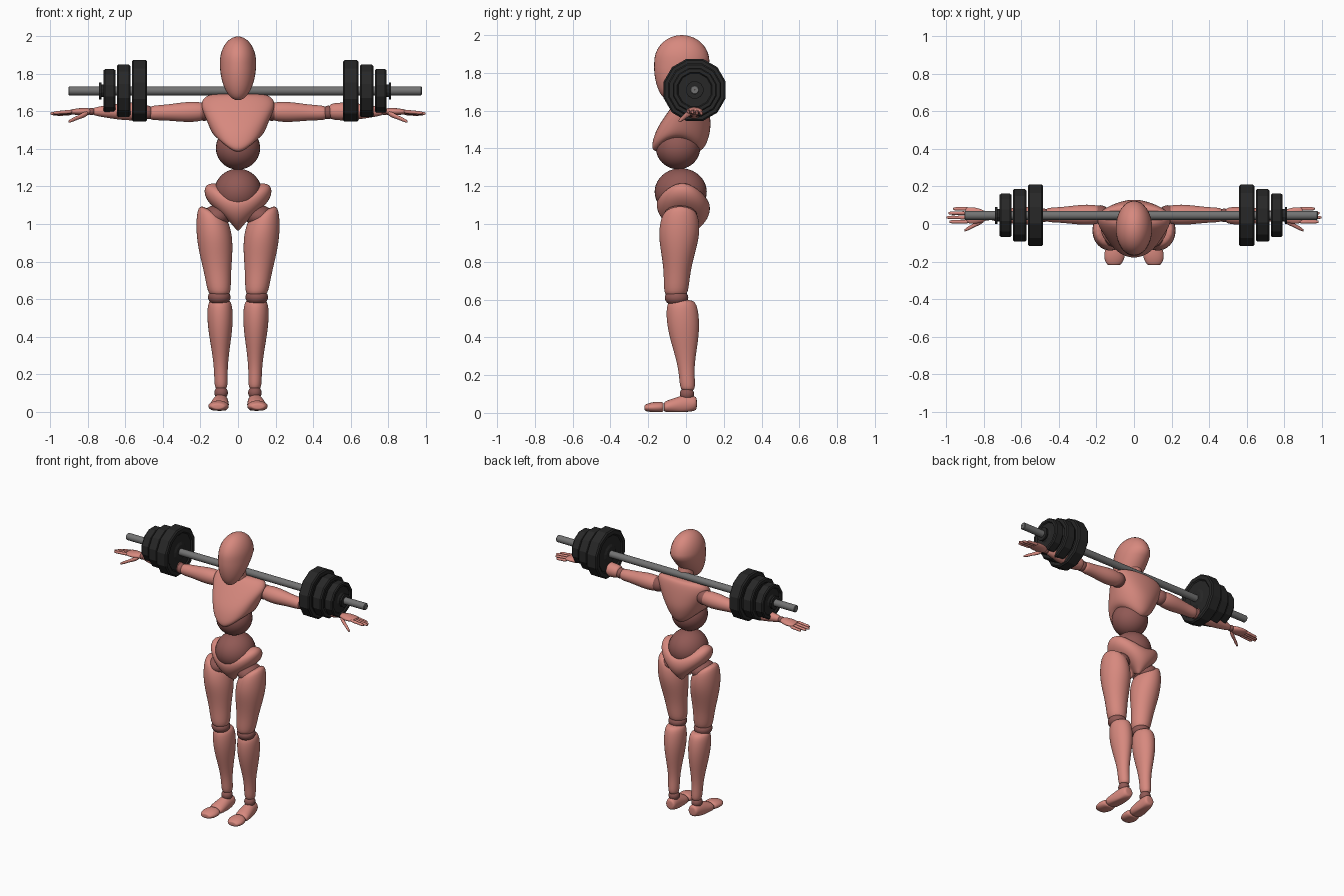
import bpy
import bmesh
from math import cos, sin, pi, radians
from mathutils import Vector

cube = bpy.data.objects.get("Cube")
if cube:
    bpy.data.objects.remove(cube, do_unlink=True)


def material(name, red, green, blue):
    color = (red, green, blue, 1)
    mat = bpy.data.materials.new(name)
    mat.use_nodes = True
    mat.diffuse_color = color
    mat.node_tree.nodes["Principled BSDF"].inputs["Base Color"].default_value = color
    return mat


BODY = material("body_pink", .68, .25, .21)
JOINT = material("joint_brown", .28, .1, .09)
RUBBER = material("plate_black", .02, .02, .02)
STEEL = material("bar_grey", .17, .17, .17)
SIDES = (("left", 1), ("right", -1))


def finish(name, bm, mat, side, location=(0, 0, 0)):
    """Turn a bmesh into an object, mirrored across x when side is -1."""
    bmesh.ops.scale(bm, vec=(side, 1, 1), verts=bm.verts)
    bmesh.ops.recalc_face_normals(bm, faces=bm.faces)
    mesh = bpy.data.meshes.new(name)
    bm.to_mesh(mesh)
    bm.free()
    mesh.materials.append(mat)
    obj = bpy.data.objects.new(name, mesh)
    obj.location = location
    bpy.context.collection.objects.link(obj)
    return obj


def bridge(bm, ring_a, ring_b):
    """Join two rings of vertices with a band of quads."""
    for i in range(len(ring_a)):
        bm.faces.new((ring_a[i - 1], ring_a[i], ring_b[i], ring_b[i - 1]))


def limb(name, axis, start, end, widths, depths=None, side=1,
         arch_start=0, arch_end=0, tilt=0, segments=16):
    """Rounded body part with evenly spaced elliptical rings from start to end.
    Arch lifts both flanks of a ring; tilt lifts the outer flank near the end."""
    start, end = Vector(start), Vector(end)
    depths = depths or widths
    last = len(widths) - 1
    margin, cap = .04, .65
    rows = [(0, widths[0] * cap, depths[0] * cap)]
    for i, (width, depth) in enumerate(zip(widths, depths)):
        rows.append((margin + (1 - 2 * margin) * i / last, width, depth))
    rows.append((1, widths[-1] * cap, depths[-1] * cap))

    along = "xyz".index(axis)
    across, through = [i for i in range(3) if i != along]
    bm = bmesh.new()
    rings = []
    for t, width, depth in rows:
        arch = arch_start + (arch_end - arch_start) * t
        ring = []
        for i in range(segments):
            angle = 2 * pi * i / segments
            co = start.lerp(end, t)
            co[across] += width * cos(angle)
            co[through] += depth * sin(angle)
            co[along] += arch * abs(cos(angle)) ** 1.5 + tilt * t ** 4 * cos(angle)
            # Soles are flattened just above the ground
            co.z = max(co.z, .004)
            ring.append(bm.verts.new(co))
        rings.append(ring)
    for ring_a, ring_b in zip(rings, rings[1:]):
        bridge(bm, ring_a, ring_b)
    bm.faces.new(rings[0])
    bm.faces.new(rings[-1])

    obj = finish(name, bm, BODY, side)
    obj.data.shade_smooth()
    subdivision = obj.modifiers.new("smooth", "SUBSURF")
    subdivision.levels = subdivision.render_levels = 2
    return obj


def ball(name, center, radii, mat=JOINT, side=1):
    bm = bmesh.new()
    bmesh.ops.create_uvsphere(bm, u_segments=32, v_segments=20, radius=1)
    bmesh.ops.scale(bm, vec=radii, verts=bm.verts)
    x, y, z = center
    obj = finish(name, bm, mat, side, (x * side, y, z))
    obj.data.shade_smooth()
    return obj


# Head: a skull ball whose lower half is drawn down and forward into a chin
head = ball("head", (0, -.022, 1.86), (.097, .146, .14), BODY)
for vertex in head.data.vertices:
    drop = max(0, -vertex.co.z / .14)
    vertex.co.z -= .06 * drop
    vertex.co.y = vertex.co.y * (1 - .35 * drop) - .07 * drop
limb("neck", "z", (0, .02, 1.64), (0, -.01, 1.8), (.06, .053, .052, .052))

# Torso: arched chest shell and pelvis cup around two joint balls
limb("chest", "z", (0, -.05, 1.37), (0, .045, 1.695),
     (.128, .153, .17, .19, .205, .18), (.142, .15, .146, .125, .1, .07),
     arch_start=.085)
ball("ribcage_ball", (0, -.042, 1.405), (.118, .118, .115))
ball("waist_ball", (0, -.028, 1.17), (.127, .138, .125))
limb("pelvis", "z", (0, 0, .955), (0, -.02, 1.14),
     (.045, .115, .165, .187, .178), (.06, .112, .138, .147, .135),
     arch_start=.06, arch_end=.085)

for word, side in SIDES:
    # Leg
    ball(f"{word}_hip_ball", (.115, -.03, 1.04), (.075, .09, .06), JOINT, side)
    limb(f"{word}_thigh", "z", (.098, -.054, .615), (.138, -.03, 1.07),
         (.064, .072, .091, .1, .085), (.067, .07, .09, .114, .1), side, tilt=.035)
    ball(f"{word}_knee_ball", (.1, -.05, .61), (.06, .062, .045), JOINT, side)
    limb(f"{word}_shin", "z", (.09, .01, .115), (.097, -.024, .6),
         (.037, .036, .046, .061, .071, .067), (.043, .041, .058, .079, .09, .082), side)
    ball(f"{word}_ankle_ball", (.09, .005, .1), (.036, .038, .036), JOINT, side)
    limb(f"{word}_foot", "y", (.088, .058, .05), (.102, -.118, .03),
         (.038, .043, .05, .052), (.04, .057, .044, .032), side)
    limb(f"{word}_toes", "y", (.101, -.118, .03), (.107, -.22, .027),
         (.05, .056, .056, .04), (.029, .031, .028, .018), side)

    # Arm
    ball(f"{word}_shoulder_ball", (.18, .05, 1.6), (.05, .05, .05), JOINT, side)
    limb(f"{word}_upper_arm", "x", (.17, .05, 1.6), (.475, .048, 1.592),
         (.05, .057, .05, .042, .04), side=side)
    ball(f"{word}_elbow_ball", (.482, .046, 1.595), (.035, .036, .036), JOINT, side)
    limb(f"{word}_forearm", "x", (.485, .045, 1.6), (.775, .042, 1.6),
         (.045, .05, .045, .035, .023), side=side)
    ball(f"{word}_wrist_ball", (.782, .042, 1.6), (.022, .024, .02), JOINT, side)

    # Hand: fingers are spaced evenly across the palm and differ in reach
    limb(f"{word}_palm", "x", (.785, .042, 1.6), (.9, .047, 1.598),
         (.026, .04, .046, .042), (.018, .021, .018, .012), side)
    reaches = {"index": .985, "middle": 1, "ring": .99, "little": .965}
    for i, (finger, reach) in enumerate(reaches.items()):
        y, z = .012 + .023 * i, 1.6 - .003 * i
        limb(f"{word}_{finger}_finger", "x", (.885, y, z), (reach, y, z - .008),
             (.01, .012, .009, .011, .008), side=side, segments=8)
    limb(f"{word}_thumb", "x", (.8, .022, 1.592), (.905, -.035, 1.545),
         (.014, .017, .011, .013, .008), side=side, segments=8)


def lathe(name, profile, mat, side=1, segments=12):
    """Turn a closed profile of (distance, radius) around the barbell's axis."""
    bm = bmesh.new()
    angles = [2 * pi * (i + .5) / segments for i in range(segments)]
    rings = [[bm.verts.new((x, r * cos(a), r * sin(a))) for a in angles]
             for x, r in profile]
    for i in range(len(rings)):
        bridge(bm, rings[i - 1], rings[i])
    return finish(name, bm, mat, side, (.038, .046, 1.71))


# Barbell, resting on the shoulders and slightly off centre
half_bar, bar_radius, chamfer, pin = .942, .024, .004, .001
bar = lathe("bar", [
    (-half_bar, pin), (-half_bar, bar_radius - chamfer),
    (chamfer - half_bar, bar_radius), (half_bar - chamfer, bar_radius),
    (half_bar, bar_radius - chamfer), (half_bar, pin)], STEEL, segments=20)
bar.data.shade_smooth()
bar.data.set_sharp_from_angle(angle=radians(40))

for word, side in SIDES:
    # Plates shrink outward; a dished web lies between hub and rim on both faces
    inner = .522
    for i, size in enumerate(("large", "medium", "small")):
        radius, outer = .17 - .025 * i, inner + .082 - .01 * i
        dish = .008
        face = [(0, bar_radius), (0, .3 * radius), (dish, .4 * radius),
                (dish, .75 * radius), (0, .8 * radius),
                (0, .95 * radius), (dish, radius)]
        profile = [(inner + depth, r) for depth, r in face]
        profile += [(outer - depth, r) for depth, r in reversed(face)]
        lathe(f"{word}_{size}_plate", profile, RUBBER, side)
        inner = outer + .008

    # Stepped collar that locks the plates
    collar, step = inner - .008, .012
    lathe(f"{word}_collar", [
        (collar, bar_radius), (collar, .034), (collar + step, .034),
        (collar + step, .047), (collar + 2 * step, .047),
        (collar + 2 * step, bar_radius)], RUBBER, side)
